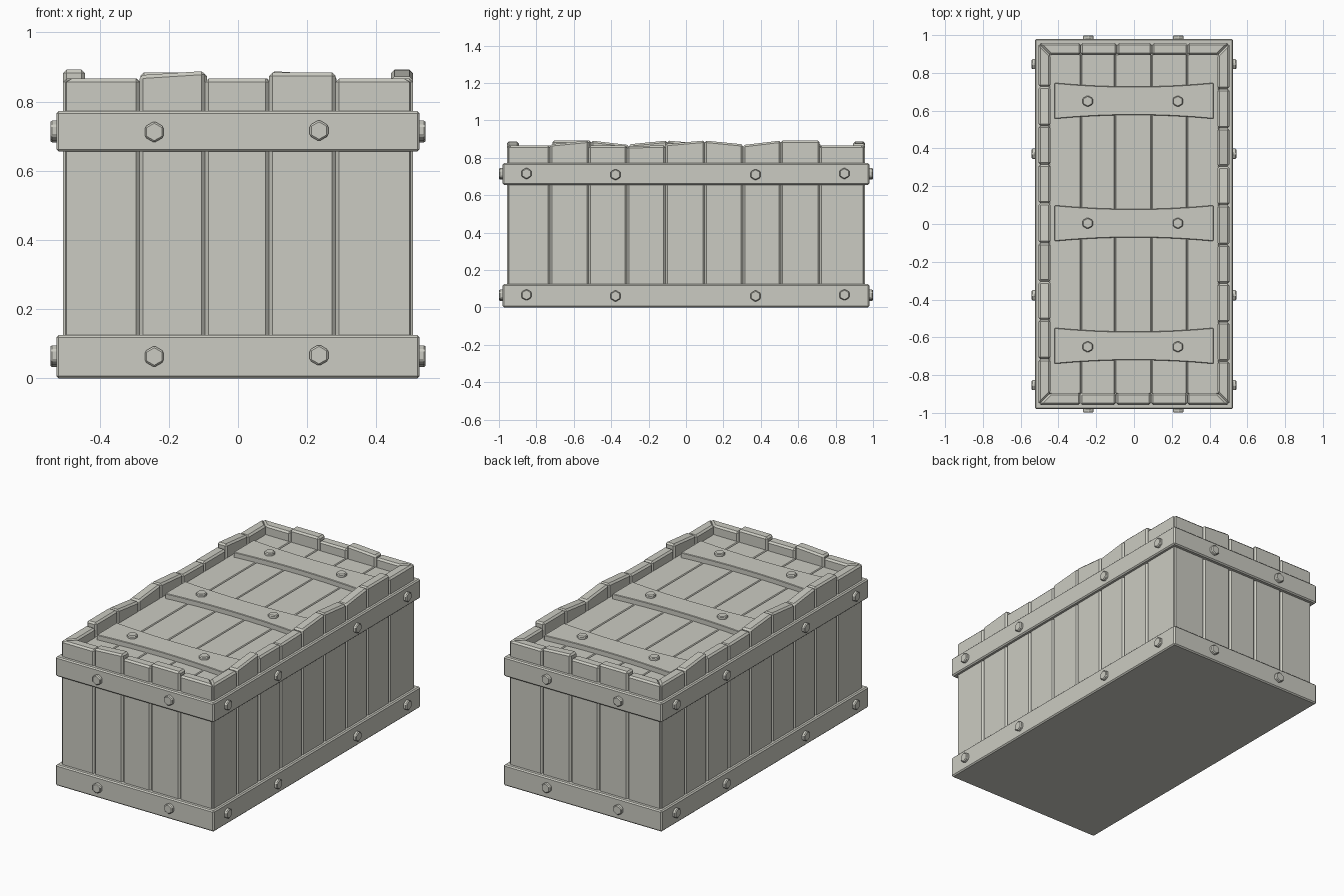
import bpy, bmesh
from math import sin, cos, pi, radians
from mathutils import Matrix

if "Cube" in bpy.data.objects:
    bpy.data.objects.remove(bpy.data.objects["Cube"], do_unlink=True)

wood = bpy.data.materials.new("pale_grey")
wood.use_nodes = True
GREY = (0.60, 0.60, 0.54, 1)
wood.diffuse_color = GREY
wood.node_tree.nodes["Principled BSDF"].inputs["Base Color"].default_value = GREY


def prism(name, outline, bottom, tops, bevel, matrix=Matrix()):
    """Chamfered prism over an outline; tops is one height or one per corner."""
    if not isinstance(tops, (list, tuple)):
        tops = [tops] * len(outline)
    bm = bmesh.new()
    low = [bm.verts.new((x, y, bottom)) for x, y in outline]
    high = [bm.verts.new((x, y, z)) for (x, y), z in zip(outline, tops)]
    bm.faces.new(low[::-1])
    bm.faces.new(high)
    n = len(outline)
    for i in range(n):
        j = (i + 1) % n
        bm.faces.new((low[i], low[j], high[j], high[i]))
    bmesh.ops.recalc_face_normals(bm, faces=bm.faces)
    if bevel:
        bmesh.ops.bevel(bm, geom=bm.edges[:], offset=bevel, segments=1,
                        profile=0.5, affect='EDGES', clamp_overlap=True)
    mesh = bpy.data.meshes.new(name)
    bm.to_mesh(mesh)
    bm.free()
    mesh.materials.append(wood)
    obj = bpy.data.objects.new(name, mesh)
    obj.matrix_world = matrix
    bpy.context.collection.objects.link(obj)
    return obj


def box(name, hx, hy, z0, z1, bevel):
    return prism(name, [(-hx, -hy), (hx, -hy), (hx, hy), (-hx, hy)], z0, z1, bevel)


def turn(degrees):
    return Matrix.Rotation(radians(degrees), 4, 'Z')


HALF_X, HALF_Y, THICK = 0.505, 0.957, 0.063


def plank_wall(name, cuts, tops, distance, angle):
    """Row of touching planks along local x, mitred at both ends."""
    last = len(tops) - 1
    for i, (left, right) in enumerate(tops):
        a, b = cuts[i], cuts[i + 1]
        inner_a = a + THICK if i == 0 else a
        inner_b = b - THICK if i == last else b
        outline = [(a, -distance), (b, -distance),
                   (inner_b, THICK - distance), (inner_a, THICK - distance)]
        prism(f"{name}_plank_{i + 1}", outline, 0.05, [left, right, right, left],
              0.010, turn(angle))


# Wall planks with uneven tops
end_cuts = [-HALF_X, -0.285, -0.095, 0.09, 0.282, HALF_X]
end_tops = [(0.866, 0.866), (0.876, 0.888), (0.866, 0.866), (0.884, 0.884), (0.866, 0.866)]
side_cuts = [-HALF_Y, -0.727, -0.52, -0.315, -0.11, 0.1, 0.305, 0.507, 0.715, HALF_Y]
side_tops = [(0.866, 0.866), (0.872, 0.892), (0.866, 0.866), (0.862, 0.866),
             (0.874, 0.892), (0.892, 0.872), (0.868, 0.892), (0.892, 0.892), (0.866, 0.866)]
plank_wall("front", end_cuts, end_tops, HALF_Y, 0)
plank_wall("back", end_cuts, end_tops, HALF_Y, 180)
plank_wall("left", side_cuts, side_tops, HALF_X, 90)
plank_wall("right", side_cuts, side_tops, HALF_X, 270)

# Bands around the box
box("lower_band", 0.525, 0.98, 0, 0.125, 0.007)
box("upper_band", 0.525, 0.98, 0.655, 0.772, 0.007)

# Recessed lid planks
lid_cuts = [-0.45, -0.28, -0.1, 0.092, 0.28, 0.45]
for i in range(5):
    a, b = lid_cuts[i], lid_cuts[i + 1]
    prism(f"lid_plank_{i + 1}", [(a, -0.9), (b, -0.9), (b, 0.9), (a, 0.9)],
          0.70, 0.81, 0.005)

# Lid straps, narrower in the middle
steps = [-0.42 + 0.84 * i / 8 for i in range(9)]
for name, y in (("front", -0.645), ("middle", 0.004), ("back", 0.652)):
    def half(x):
        return 0.075 + 0.02 * (x / 0.42) ** 2
    outline = [(x, y - half(x)) for x in steps] + [(x, y + half(x)) for x in steps[::-1]]
    prism(f"{name}_lid_strap", outline, 0.80, 0.84, 0.003)

# Hexagonal bolts
hexagon = [(0.031 * cos(pi / 6 + k * pi / 3), 0.031 * sin(pi / 6 + k * pi / 3))
           for k in range(6)]


def bolt(name, matrix):
    prism(name, hexagon, -0.01, 0.019, 0.005, matrix)


upright = Matrix.Rotation(pi / 2, 4, 'X')
for y in (-0.65, 0.004, 0.65):
    for x in (-0.245, 0.232):
        bolt("lid_bolt", Matrix.Translation((x, y, 0.838)))
for z in (0.063, 0.712):
    for angle in (0, 180):
        for x, dz in ((-0.242, 0), (0.234, 0.004)):
            across = x if angle == 0 else -x
            bolt("end_bolt", turn(angle) @ Matrix.Translation((across, -0.98, z + dz)) @ upright)
    for angle in (90, 270):
        for y, dz in ((-0.853, 0.004), (-0.377, -0.002), (0.372, -0.002), (0.847, 0.004)):
            across = y if angle == 90 else -y
            bolt("side_bolt", turn(angle) @ Matrix.Translation((across, -0.523, z + dz)) @ upright)
